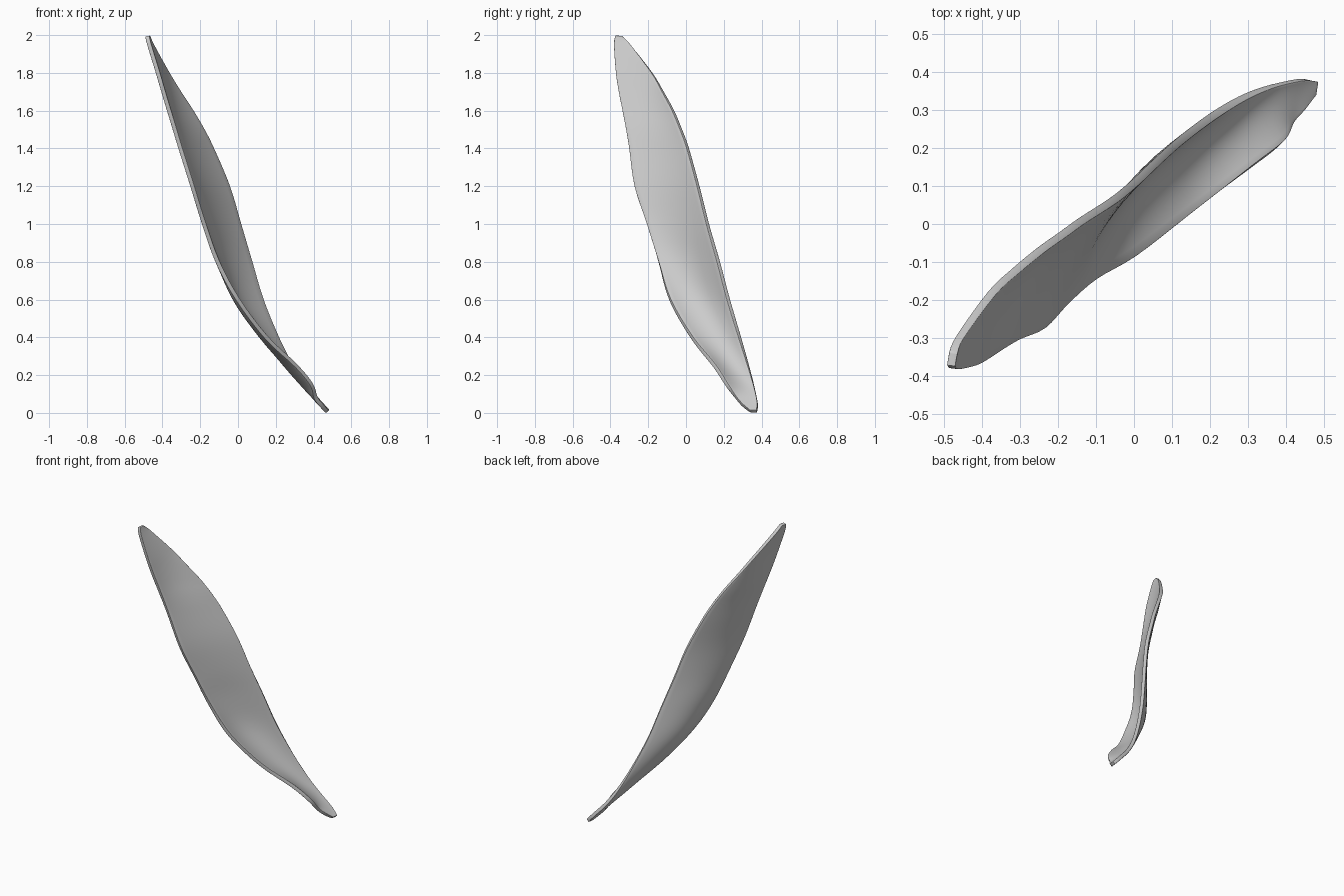
import bpy, bmesh
from mathutils import Vector

if "Cube" in bpy.data.objects:
    bpy.data.objects.remove(bpy.data.objects["Cube"])

# Sections of the leaf: height, then x,y of the front edge, midrib and back edge
SECTIONS = [
    (1.995, -.480, -.372, -.478, -.358, -.474, -.338),
    (1.95, -.470, -.380, -.465, -.345, -.456, -.295),
    (1.80, -.424, -.370, -.405, -.270, -.372, -.180),
    (1.70, -.395, -.355, -.366, -.228, -.310, -.122),
    (1.60, -.365, -.335, -.324, -.193, -.244, -.068),
    (1.50, -.335, -.315, -.278, -.163, -.185, -.026),
    (1.40, -.305, -.298, -.238, -.138, -.135, .010),
    (1.20, -.242, -.270, -.168, -.095, -.050, .065),
    (1.00, -.180, -.205, -.112, -.039, .010, .115),
    (0.80, -.108, -.145, -.065, .020, .070, .172),
    (0.60, .000, -.085, .000, .078, .130, .225),
    (0.40, .150, .030, .130, .160, .210, .285),
    (0.25, .308, .150, .254, .232, .284, .330),
    (0.15, .390, .215, .345, .288, .350, .358),
    (0.08, .412, .265, .405, .325, .412, .374),
    (0.04, .442, .300, .442, .345, .448, .379),
    (0.008, .470, .340, .474, .358, .476, .374),
]
ACROSS, STEPS = 14, 4


def catmull(p0, p1, p2, p3, t):
    return 0.5 * (2 * p1 + (p2 - p0) * t + (2 * p0 - 5 * p1 + 4 * p2 - p3) * t ** 2
                  + (3 * p1 - p0 - 3 * p2 + p3) * t ** 3)


# Smooth the three guide lines along the length
rows = [[Vector((r[i], r[i + 1], r[0])) for i in (1, 3, 5)] for r in SECTIONS]
last = len(rows) - 1
guides = []
for i in range(last):
    near = [rows[min(max(k, 0), last)] for k in range(i - 1, i + 3)]
    for s in range(STEPS):
        guides.append([catmull(*[n[g] for n in near], s / STEPS) for g in range(3)])
guides.append(rows[-1])

# Loft a curved sheet across the guides
bm = bmesh.new()
grid = []
for a, m, b in guides:
    line = []
    for j in range(ACROSS + 1):
        t = j / ACROSS
        p = a * (2 * t - 1) * (t - 1) + m * 4 * t * (1 - t) + b * t * (2 * t - 1)
        line.append(bm.verts.new(p))
    grid.append(line)
for r0, r1 in zip(grid, grid[1:]):
    for j in range(ACROSS):
        bm.faces.new((r0[j], r1[j], r1[j + 1], r0[j + 1]))
mesh = bpy.data.meshes.new("leaf_blade")
bm.to_mesh(mesh)
bm.free()
leaf = bpy.data.objects.new("leaf_blade", mesh)
bpy.context.collection.objects.link(leaf)

# Thin shell with a softened rim
solid = leaf.modifiers.new("thickness", 'SOLIDIFY')
solid.thickness = 0.022
solid.offset = 0
rim = leaf.modifiers.new("soft_rim", 'BEVEL')
rim.width = 0.007
rim.segments = 2
rim.limit_method = 'ANGLE'
rim.angle_limit = 1.0

# Plain grey finish
grey = bpy.data.materials.new("light_grey")
grey.diffuse_color = (0.6, 0.6, 0.6, 1)
grey.use_nodes = True
grey.node_tree.nodes["Principled BSDF"].inputs["Base Color"].default_value = grey.diffuse_color
mesh.materials.append(grey)
bpy.context.view_layer.objects.active = leaf
leaf.select_set(True)
bpy.ops.object.shade_smooth_by_angle(angle=0.8)
